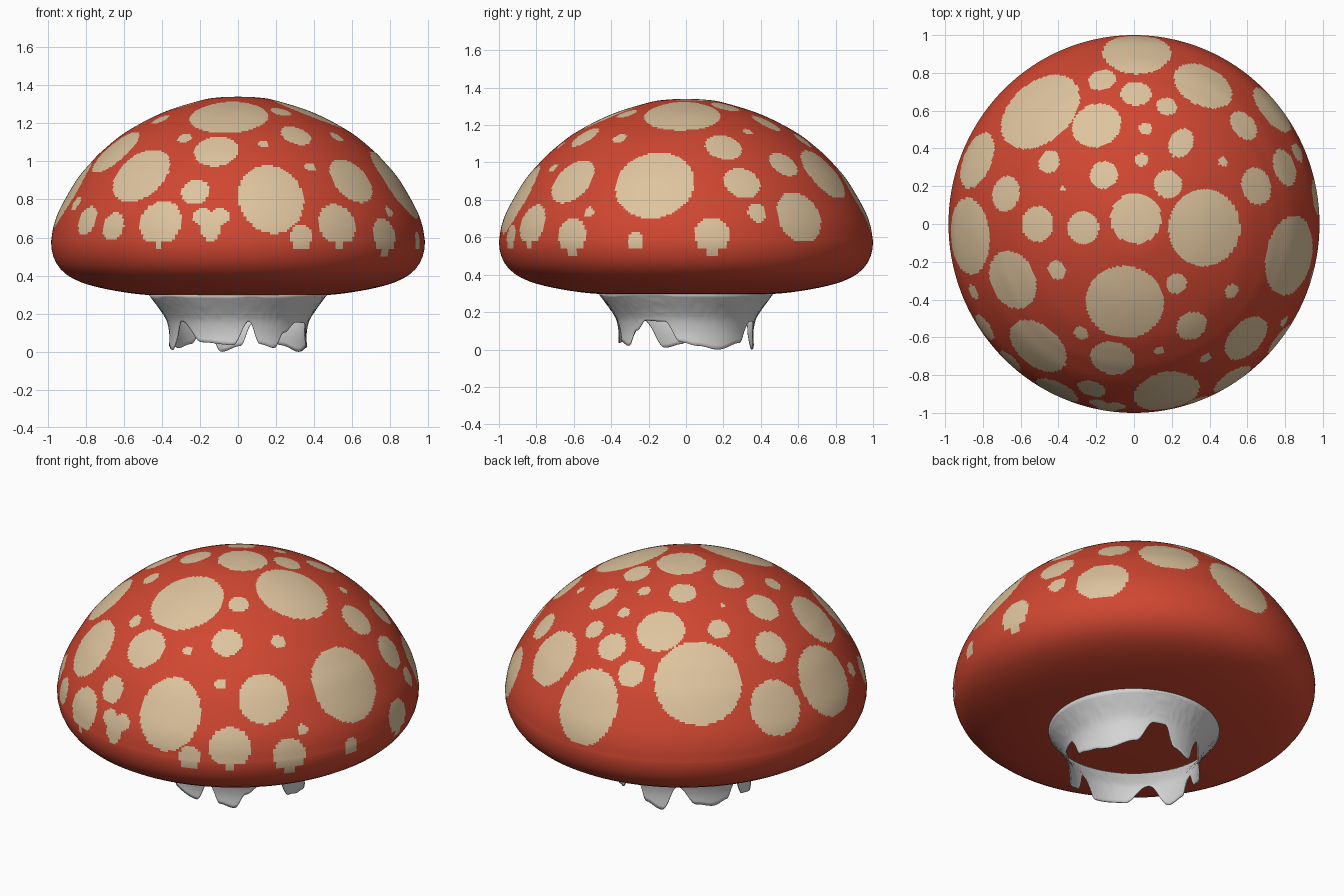
import bpy, bmesh, math
from mathutils import Vector, kdtree

if "Cube" in bpy.data.objects:
    bpy.data.objects.remove(bpy.data.objects["Cube"])

XS = 0.982      # cap is slightly narrower in x
SEG = 400

def material(name, rgb):
    m = bpy.data.materials.new(name)
    m.diffuse_color = (*rgb, 1)
    m.use_nodes = True
    m.node_tree.nodes["Principled BSDF"].inputs["Base Color"].default_value = m.diffuse_color
    return m

red = material("cap red", (0.63, 0.063, 0.031))
cream = material("spot cream", (0.73, 0.55, 0.34))
white = material("skirt white", (0.66, 0.66, 0.66))

def smooth_curve(pts, step):
    """Catmull-Rom through pts, resampled at an even arc length."""
    p = [Vector(a) for a in pts]
    p = [2 * p[0] - p[1]] + p + [2 * p[-1] - p[-2]]
    fine = []
    for a, b, c, d in zip(p, p[1:], p[2:], p[3:]):
        for k in range(40):
            t = k / 40
            fine.append(0.5 * (2 * b + (c - a) * t + (2 * a - 5 * b + 4 * c - d) * t * t
                               + (3 * b - a - 3 * c + d) * t ** 3))
    fine.append(p[-2])
    out, run = [fine[0]], 0
    for a, b in zip(fine, fine[1:]):
        run += (b - a).length
        if run >= step:
            out.append(b)
            run = 0
    if (out[-1] - fine[-1]).length > 1e-4:
        out.append(fine[-1])
    return out

def finish(bm, name, mats):
    bmesh.ops.recalc_face_normals(bm, faces=bm.faces)
    for f in bm.faces:
        f.smooth = True
    me = bpy.data.meshes.new(name)
    bm.to_mesh(me)
    bm.free()
    for m in mats:
        me.materials.append(m)
    ob = bpy.data.objects.new(name, me)
    bpy.context.collection.objects.link(ob)
    return ob

# Cap profile (radius, height)
upper = smooth_curve([(0, 1.34), (0.1, 1.336), (0.2, 1.32), (0.4, 1.257), (0.59, 1.16),
                      (0.72, 1.06), (0.79, 0.99), (0.865, 0.9), (0.95, 0.755),
                      (0.985, 0.665), (1.0, 0.58)], 0.011)
lower = smooth_curve([(1.0, 0.58), (0.993, 0.515), (0.96, 0.447), (0.9, 0.394), (0.8, 0.352),
                      (0.65, 0.319), (0.48, 0.298), (0.25, 0.291), (0, 0.29)], 0.04)
profile = upper + lower[1:]

# Cap surface
bm = bmesh.new()
rings = []
for r, z in profile[1:-1]:
    rings.append([bm.verts.new((XS * r * math.cos(2 * math.pi * i / SEG),
                                r * math.sin(2 * math.pi * i / SEG), z)) for i in range(SEG)])
top = bm.verts.new((0, 0, profile[0][1]))
bottom = bm.verts.new((0, 0, profile[-1][1]))
for i in range(SEG):
    j = (i + 1) % SEG
    bm.faces.new((top, rings[0][i], rings[0][j]))
    bm.faces.new((bottom, rings[-1][j], rings[-1][i]))
    for a, b in zip(rings, rings[1:]):
        bm.faces.new((a[i], b[i], b[j], a[j]))

# Spots placed from above: x, y, radius
from_top = [
    (0.01, 0.03, .135), (.38, -.02, .205), (-.05, -.42, .208), (-.27, -.02, .087),
    (-.51, 0, .095), (-.16, .26, .075), (.18, .21, .076), (.04, .34, .036),
    (-.38, .19, .016), (-.45, .33, .062), (.47, .33, .027), (.06, .505, .035),
    (-.2, .525, .132), (.175, .625, .056), (.01, .69, .082), (-.17, .765, .076),
    (.37, .74, .165), (.58, .52, .085), (.65, .2, .1), (.8, .3, .1), (.74, .61, .145),
    (-.51, .61, .24), (-.84, .34, .155), (-.68, .16, .095), (-.885, -.065, .203),
    (-.65, -.3, .16), (-.41, -.245, .052), (.225, -.315, .056), (.52, -.355, .04),
    (-.515, -.655, .175), (-.28, -.575, .04), (-.115, -.715, .117), (.135, -.67, .026),
    (.305, -.54, .085), (.6, -.61, .14), (.38, -.71, .03), (-.85, -.36, .04)]
# Spots placed from the front: x, z, radius (the last four make the heart)
from_front = [
    (-.225, .84, .076), (-.41, .68, .122), (-.655, .66, .075), (-.795, .69, .08),
    (.335, .605, .062), (.525, .67, .115), (.77, .61, .095),
    (-.187, .71, .05), (-.093, .712, .048), (-.142, .65, .058), (-.14, .602, .03)]
# Spots placed from the right: y, z, radius
from_right = [(-.17, .89, .215), (.38, .73, .053), (.14, .61, .095), (-.52, .735, .03),
              (-.27, .585, .045)]

def radius_at(z):
    return min(upper, key=lambda p: abs(p[1] - z))[0]

def height_at(r):
    return min(upper, key=lambda p: abs(p[0] - r))[1]

spots = []      # centre, width radius, slope radius
for x, y, r in from_top:
    spots.append((Vector((x, y, height_at(math.hypot(x / XS, y)))), r, r))
for x, z, r in from_front:
    y = -math.sqrt(max(0, radius_at(z) ** 2 - (x / XS) ** 2))
    spots.append((Vector((x, y, z)), r, r))
for y, z, r in from_right:
    x = XS * math.sqrt(max(0, radius_at(z) ** 2 - y * y))
    spots.append((Vector((x, y, z)), r, r))
# Oval spots: long down the slope
for x, y, w, s in ((.175, -.905, .176, .205), (.015, .92, .18, .215), (.25, .43, .062, .092)):
    spots.append((Vector((x, y, height_at(math.hypot(x / XS, y)))), w, s))

bm.faces.ensure_lookup_table()
tree = kdtree.KDTree(len(bm.faces))
for f in bm.faces:
    tree.insert(f.calc_center_median(), f.index if f.index >= 0 else 0)
bm.faces.index_update()
tree = kdtree.KDTree(len(bm.faces))
for f in bm.faces:
    tree.insert(f.calc_center_median(), f.index)
tree.balance()
for c, w, s in spots:
    side = Vector((-c.y, c.x, 0)).normalized()
    for co, idx, dist in tree.find_range(c, max(w, s)):
        t = (co - c).dot(side)
        m2 = max(0, dist * dist - t * t)
        if (t / w) ** 2 + m2 / (s * s) < 1:
            bm.faces[idx].material_index = 1
finish(bm, "mushroom_cap", [red, cream])

# Skirt: flared ring with a ragged hem (angle, hem height)
hem = [(10, .02), (28, 0), (52, .035), (67, .15), (78, .15), (88, .03), (104, 0), (118, .15),
       (134, .04), (150, .02), (163, .04), (173, .13), (183, .03), (198, .01), (218, .16),
       (238, .05), (266, .035), (279, .16), (289, .04), (302, .02), (312, .1), (325, .155),
       (342, .15), (355, .04), (370, .02)]

def hem_height(deg):
    if deg < hem[0][0]:
        deg += 360
    for (a, za), (b, zb) in zip(hem, hem[1:]):
        if a <= deg <= b:
            t = (deg - a) / (b - a)
            return za + (zb - za) * (1 - math.cos(math.pi * t)) / 2
    return 0.05

skirt_profile = smooth_curve([(.465, .3), (.435, .26), (.395, .205), (.37, .16), (.358, .1),
                              (.358, .05), (.362, 0)], 0.004)

def skirt_radius(z):
    return min(skirt_profile, key=lambda p: abs(p[1] - z))[0]

bm = bmesh.new()
N, ROWS = 240, 14
cols = []
for i in range(N):
    a = 2 * math.pi * i / N
    zb = hem_height(360 * i / N)
    col = []
    for k in range(ROWS + 1):
        z = 0.3 + (zb - 0.3) * k / ROWS
        r = skirt_radius(z)
        col.append(bm.verts.new((r * math.cos(a), r * math.sin(a), z)))
    cols.append(col)
for i in range(N):
    a, b = cols[i], cols[(i + 1) % N]
    for k in range(ROWS):
        bm.faces.new((a[k], a[k + 1], b[k + 1], b[k]))
skirt = finish(bm, "stem_skirt", [white])
mod = skirt.modifiers.new("thickness", 'SOLIDIFY')
mod.thickness = 0.006
mod.offset = 0
